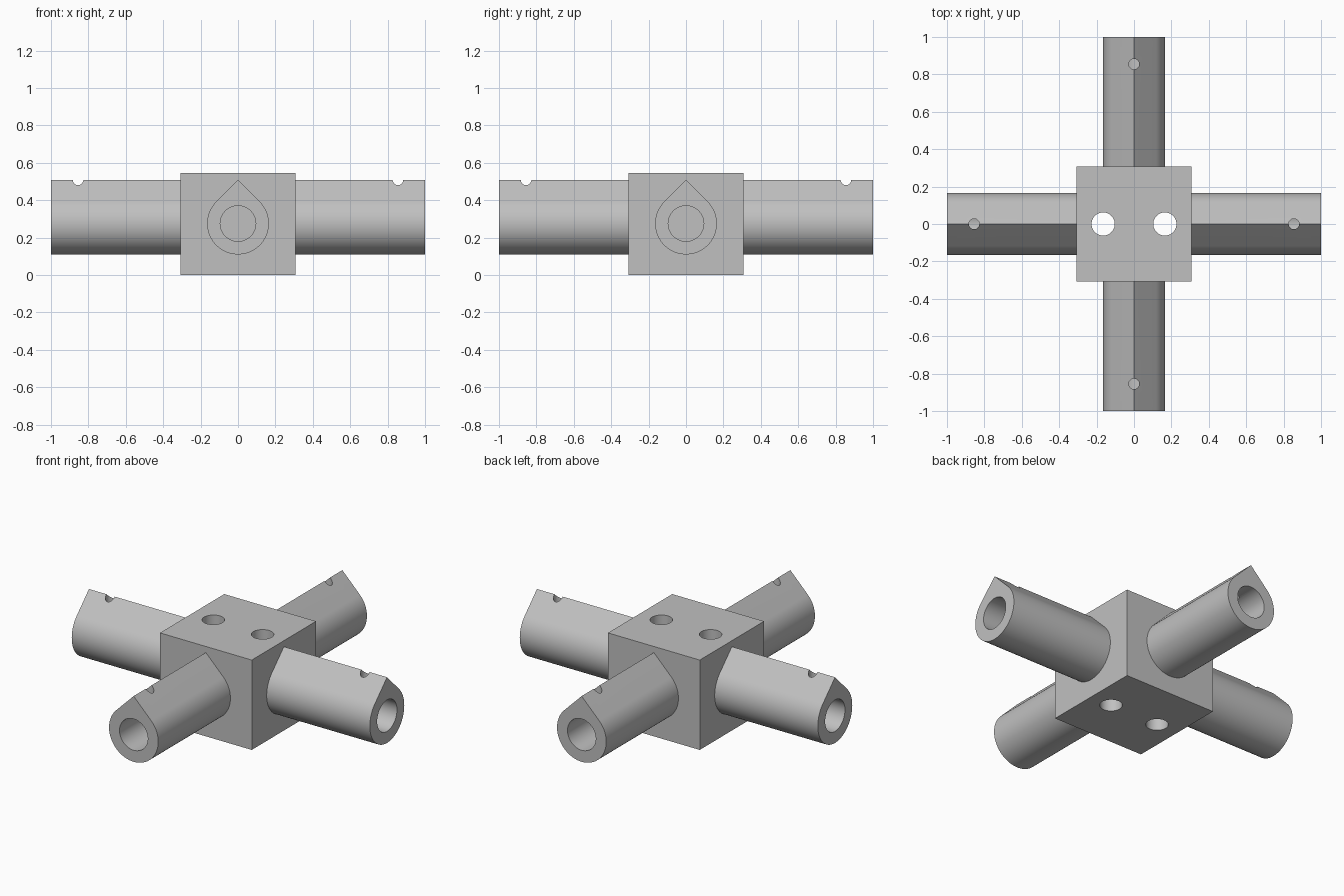
import bpy, bmesh
from math import pi, sin, cos, sqrt, radians
from mathutils import Matrix

if "Cube" in bpy.data.objects:
    bpy.data.objects.remove(bpy.data.objects["Cube"], do_unlink=True)

HALF, HEIGHT = 0.308, 0.545        # hub block
AXIS_Z, RADIUS, BORE = 0.275, 0.165, 0.095
TIP = 1.0

grey = bpy.data.materials.new("plain_grey")
grey.use_nodes = True
colour = (0.53, 0.53, 0.53, 1)
grey.diffuse_color = colour
grey.node_tree.nodes["Principled BSDF"].inputs["Base Color"].default_value = colour


def make(name, bm):
    bmesh.ops.recalc_face_normals(bm, faces=bm.faces)
    mesh = bpy.data.meshes.new(name)
    bm.to_mesh(mesh)
    bm.free()
    mesh.materials.append(grey)
    ob = bpy.data.objects.new(name, mesh)
    bpy.context.collection.objects.link(ob)
    return ob


def cylinder(name, radius, length, centre, along_x=False, sides=64):
    bm = bmesh.new()
    turn = Matrix.Rotation(pi / 2, 4, 'Y') if along_x else Matrix()
    bmesh.ops.create_cone(bm, cap_ends=True, segments=sides, radius1=radius,
                          radius2=radius, depth=length,
                          matrix=Matrix.Translation(centre) @ turn)
    return make(name, bm)


def select(ob):
    bpy.ops.object.select_all(action='DESELECT')
    ob.select_set(True)
    bpy.context.view_layer.objects.active = ob


def cut(ob, cutter):
    mod = ob.modifiers.new("cut", 'BOOLEAN')
    mod.operation, mod.solver, mod.object = 'DIFFERENCE', 'EXACT', cutter
    select(ob)
    bpy.ops.object.modifier_apply(modifier=mod.name)
    bpy.data.objects.remove(cutter, do_unlink=True)


def smooth(ob):
    select(ob)
    bpy.ops.object.shade_smooth_by_angle(angle=radians(30))


# Hub block with two vertical through holes
bm = bmesh.new()
bmesh.ops.create_cube(bm, size=1, matrix=Matrix.Translation((0, 0, HEIGHT / 2))
                      @ Matrix.Diagonal((2 * HALF, 2 * HALF, HEIGHT, 1)))
hub = make("hub_block", bm)
for side in (-1, 1):
    cut(hub, cylinder("hole_cutter", 0.062, 1, (side * 0.165, 0, HEIGHT / 2)))
smooth(hub)

# Teardrop socket arm: round below, ridged at 45 degrees above
bm = bmesh.new()
steps = 72
angles = [radians(135 + 270 * i / steps) for i in range(steps + 1)]
profile = [(RADIUS * cos(a), RADIUS * sin(a)) for a in angles]
profile.append((0, RADIUS * sqrt(2)))
start = HALF - 0.008
face = bm.faces.new([bm.verts.new((start, y, AXIS_Z + z)) for y, z in profile])
ext = bmesh.ops.extrude_face_region(bm, geom=[face], use_keep_orig=True)
bmesh.ops.translate(bm, vec=(TIP - start, 0, 0),
                    verts=[g for g in ext["geom"] if isinstance(g, bmesh.types.BMVert)])
arm = make("left_arm", bm)

# Socket bore, closed off by the hub face, and a pin hole through the ridge
cut(arm, cylinder("bore_cutter", BORE, 2, (1.2, 0, AXIS_Z), along_x=True))
cut(arm, cylinder("pin_cutter", 0.028, 0.4, (0.855, 0, AXIS_Z + 0.2), sides=32))
smooth(arm)

# Remaining three arms share the mesh, turned about the hub
for k, name in enumerate(("back_arm", "right_arm", "front_arm"), 1):
    ob = bpy.data.objects.new(name, arm.data)
    ob.rotation_euler.z = k * pi / 2
    bpy.context.collection.objects.link(ob)
